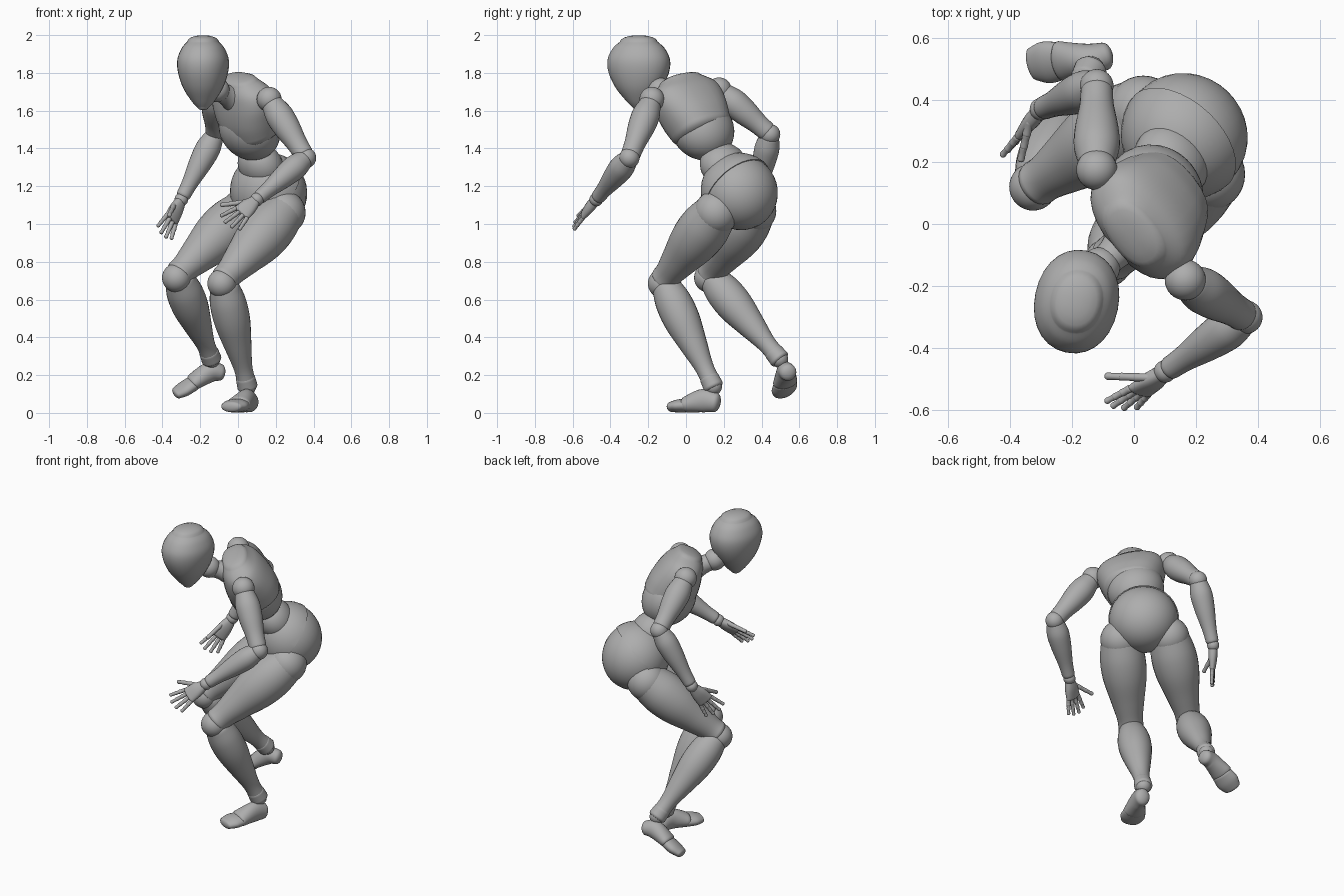
import bpy, bmesh
from math import sin, cos, pi, radians
from mathutils import Vector as V, Matrix

if "Cube" in bpy.data.objects:
    bpy.data.objects.remove(bpy.data.objects["Cube"])

grey = bpy.data.materials.new("mannequin grey")
grey.use_nodes = True
grey.diffuse_color = (0.42, 0.42, 0.42, 1)
grey.node_tree.nodes["Principled BSDF"].inputs["Base Color"].default_value = grey.diffuse_color
parts = []


def finish(name, bm):
    bmesh.ops.recalc_face_normals(bm, faces=bm.faces)
    me = bpy.data.meshes.new(name)
    bm.to_mesh(me)
    bm.free()
    me.materials.append(grey)
    ob = bpy.data.objects.new(name, me)
    bpy.context.collection.objects.link(ob)
    parts.append(ob)


def frame(left, up):
    """Left, forward and up axes of a body part."""
    left = V(left).normalized()
    up = V(up)
    up = (up - left * up.dot(left)).normalized()
    return left, left.cross(up), up


WORLD = (V((1, 0, 0)), V((0, -1, 0)), V((0, 0, 1)))


def ball(name, centre, radii, axes=WORLD, cut=None):
    """Ellipsoid; cut keeps only the part above that fraction of its height."""
    if not isinstance(radii, tuple):
        radii = (radii,) * 3
    m = Matrix([a * r for a, r in zip(axes, radii)]).transposed().to_4x4()
    bm = bmesh.new()
    bmesh.ops.create_uvsphere(bm, u_segments=32, v_segments=20, radius=1)
    if cut is not None:
        bmesh.ops.bisect_plane(bm, geom=bm.verts[:] + bm.edges[:] + bm.faces[:],
                               plane_co=(0, 0, cut), plane_no=(0, 0.35, 1), clear_inner=True)
        bmesh.ops.holes_fill(bm, edges=[e for e in bm.edges if e.is_boundary])
    bm.transform(Matrix.Translation(centre) @ m)
    finish(name, bm)


def loft(name, stations, side, cap=0.6, box=1.0, n=28, steps=5):
    """Smooth tube through stations (centre, side radius, front radius), domed ends."""
    st = [(V(c), s, f) for c, s, f in stations]
    ext = [st[0]] + st + [st[-1]]
    rows = []
    for i in range(len(st) - 1):
        for k in range(steps):
            t = k / steps
            w = ((-t + 2*t*t - t**3) / 2, (2 - 5*t*t + 3*t**3) / 2,
                 (t + 4*t*t - 3*t**3) / 2, (t**3 - t*t) / 2)
            rows.append([sum((ext[i + j][q] * w[j] for j in range(1, 4)), ext[i][q] * w[0])
                         for q in range(3)])
    rows.append(list(st[-1]))
    cs = [r[0] for r in rows]
    tan = [(cs[min(i + 1, len(cs) - 1)] - cs[max(i - 1, 0)]).normalized() for i in range(len(cs))]
    rings = [(c, s, f, t) for (c, s, f), t in zip(rows, tan)]

    def dome(ring, sign):
        c, s, f, t = ring
        return [(c + t * sign * min(s, f) * cap * sin(a), s * cos(a), f * cos(a), t)
                for a in (radians(d) for d in (20, 40, 60, 78))]
    rings = dome(rings[0], -1)[::-1] + rings + dome(rings[-1], 1)
    bm = bmesh.new()
    loops = []
    for c, s, f, t in rings:
        x = (V(side) - t * V(side).dot(t)).normalized()
        y = t.cross(x)
        loop = []
        for k in range(n):
            u, v = cos(2 * pi * k / n), sin(2 * pi * k / n)
            u, v = [abs(q) ** box * (1 if q > 0 else -1) for q in (u, v)]
            loop.append(bm.verts.new(c + x * s * u + y * f * v))
        loops.append(loop)
    for a, b in zip(loops, loops[1:]):
        for k in range(n):
            bm.faces.new((a[k], a[(k + 1) % n], b[(k + 1) % n], b[k]))
    bm.faces.new(loops[0])
    bm.faces.new(loops[-1])
    finish(name, bm)


def limb(name, a, b, profile, bow=(0, 0, 0), cap=0.6):
    a, b = V(a), V(b)
    loft(name, [(a.lerp(b, t) + V(bow) * sin(pi * t), r, r) for t, r in profile], (0.7, -0.7, 0.1), cap)


# Head and neck
hx, hy = -0.185, -0.25
loft("head", [((hx, hy, 1.615), 0.028, 0.03), ((hx, hy, 1.65), 0.06, 0.065),
              ((hx, hy, 1.72), 0.104, 0.122), ((hx, hy, 1.80), 0.13, 0.16),
              ((hx, hy, 1.87), 0.134, 0.166), ((hx, hy, 1.93), 0.112, 0.138),
              ((hx, hy, 1.965), 0.083, 0.10)], (0.98, -0.2, 0), cap=0.42, box=0.94)
ball("neck_ball", (-0.11, -0.14, 1.71), 0.065)
limb("neck", (-0.12, -0.15, 1.71), (-0.01, -0.04, 1.66), [(0, 0.052), (0.5, 0.055), (1, 0.085)])

# Chest, leaning forward and turned to the right
chest = V((0.025, 0, 1.69))
L, F, U = frame((0.27, -0.34, -0.06), (-0.1, -0.19, 0.22))
loft("chest", [(chest + U * u + F * f, w, d) for u, f, w, d in
               [(-0.21, 0.05, 0.165, 0.145), (-0.13, 0.035, 0.188, 0.15), (-0.04, 0.015, 0.205, 0.135),
                (0.03, 0, 0.19, 0.11), (0.08, -0.015, 0.125, 0.08)]], L, cap=0.35, box=0.85)
ball("abdomen", chest - U * 0.2 + F * 0.062 - L * 0.02, (0.17, 0.152, 0.175), (L, F, U))
ball("waist", (0.12, 0.2, 1.31), (0.13, 0.11, 0.13), (L, F, U))

# Pelvis with its raised upper shell
hips = frame((0.21, -0.2, -0.01), (-0.26, -0.47, 0.84))
ball("pelvis", (0.165, 0.285, 1.17), (0.205, 0.195, 0.205), hips)
ball("pelvis_shell", (0.165, 0.285, 1.17), (0.211, 0.201, 0.211), hips, cut=0.12)

# Legs: hip, knee, ankle
legs = {"left": ((0.24, 0.16, 1.06), (-0.08, -0.12, 0.70), (0.05, 0.145, 0.14)),
        "right": ((0.03, 0.36, 1.07), (-0.32, 0.125, 0.73), (-0.14, 0.495, 0.285))}
for s, (hip, knee, ankle) in legs.items():
    ball(s + "_hip_ball", hip, 0.118)
    limb(s + "_thigh", hip, knee, [(0.0, 0.115), (0.2, 0.134), (0.42, 0.13), (0.68, 0.1),
                                   (0.88, 0.077), (0.97, 0.075)], cap=0.5)
    ball(s + "_knee_ball", V(knee) + V((-0.005, -0.005, -0.015)), 0.077)
    limb(s + "_shin", knee, ankle, [(0.06, 0.078), (0.2, 0.096), (0.38, 0.096), (0.6, 0.074),
                                    (0.82, 0.05), (0.95, 0.05)], cap=0.4)
    limb(s + "_ankle_cuff", V(knee).lerp(V(ankle), 0.92), ankle, [(0, 0.051), (1, 0.054)], cap=0.4)
    ball(s + "_ankle_ball", ankle, 0.046)

# Feet: the left is planted, the right hangs behind
loft("left_foot", [((0.065, 0.155, 0.055), 0.045, 0.052), ((0.045, 0.09, 0.065), 0.047, 0.062),
                   ((0.005, 0.01, 0.045), 0.066, 0.045)], (0.93, -0.37, 0))
loft("left_toes", [((0.005, 0.01, 0.04), 0.066, 0.036), ((-0.018, -0.035, 0.037), 0.073, 0.035),
                   ((-0.035, -0.075, 0.032), 0.058, 0.028)], (0.93, -0.37, 0))
loft("right_foot", [((-0.095, 0.54, 0.215), 0.045, 0.045), ((-0.15, 0.53, 0.215), 0.05, 0.055),
                    ((-0.235, 0.525, 0.165), 0.066, 0.042)], (0.1, 0.85, 0.4))
loft("right_toes", [((-0.24, 0.525, 0.155), 0.064, 0.038), ((-0.285, 0.52, 0.127), 0.07, 0.036),
                    ((-0.325, 0.515, 0.105), 0.055, 0.028)], (0.1, 0.85, 0.4))

# Arms: shoulder, elbow, wrist, knuckles, index-to-little direction, thumb tip
arms = {"left": ((0.165, -0.18, 1.66), (0.36, -0.3, 1.35), (0.1, -0.475, 1.13),
                 (0.015, -0.54, 1.055), (0.7, -0.2, -0.6), (-0.09, -0.49, 1.1)),
        "right": ((-0.12, 0.175, 1.71), (-0.12, 0.445, 1.475), (-0.3, 0.37, 1.13),
                  (-0.355, 0.3, 1.02), (0.55, 0.55, -0.63), (-0.365, 0.205, 1.045))}
for s, (shoulder, elbow, wrist, knuckle, spread, thumb) in arms.items():
    ball(s + "_shoulder_ball", shoulder, 0.066)
    limb(s + "_upper_arm", shoulder, elbow, [(0.1, 0.06), (0.28, 0.074), (0.5, 0.07),
                                             (0.75, 0.056), (0.93, 0.052)])
    ball(s + "_elbow_ball", elbow, 0.054)
    limb(s + "_forearm", elbow, wrist, [(0.06, 0.054), (0.22, 0.066), (0.45, 0.06),
                                        (0.75, 0.043), (0.93, 0.038)])
    ball(s + "_wrist_ball", wrist, 0.036)
    w, k, sp = V(wrist), V(knuckle), V(spread).normalized()
    d = (k - w).normalized()
    loft(s + "_palm", [(w.lerp(k, 0.1), 0.03, 0.026), (w.lerp(k, 0.5), 0.044, 0.026),
                       (w.lerp(k, 0.95), 0.05, 0.018)], sp, box=0.85, n=20)

    def finger(name, a, b, r):
        # three overlapping beads per finger
        for j in range(3):
            limb(f"{name}_joint_{j + 1}", a.lerp(b, j / 3), a.lerp(b, (j + 0.9) / 3),
                 [(0, r - j * 0.001), (0.5, r - 0.001 - j * 0.001), (1, r - j * 0.001)], cap=0.8)

    for i, length in enumerate((0.092, 0.105, 0.1, 0.08)):
        off = (i - 1.5) * 0.027
        a = k + sp * off
        finger(f"{s}_finger_{i + 1}", a, a + (d + sp * off * 6).normalized() * length, 0.0125)
    finger(s + "_thumb", w.lerp(k, 0.4) - sp * 0.028, V(thumb), 0.014)

# Smooth shading with sharp rims
for ob in bpy.context.selected_objects:
    ob.select_set(False)
for ob in parts:
    ob.select_set(True)
bpy.context.view_layer.objects.active = parts[0]
bpy.ops.object.shade_smooth_by_angle(angle=radians(40))
